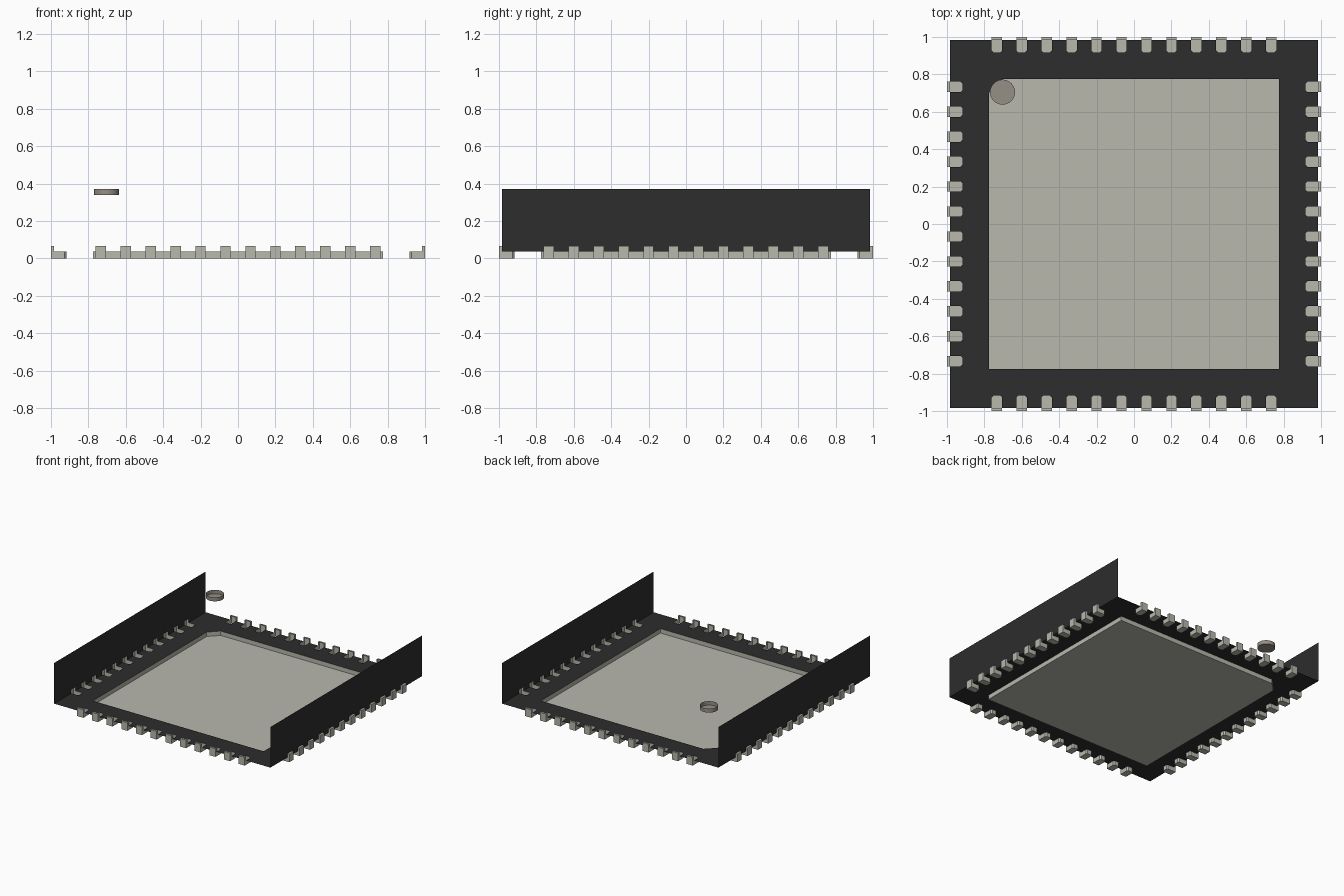
import bpy
from math import cos, sin, pi

cube = bpy.data.objects.get("Cube")
if cube:
    bpy.data.objects.remove(cube, do_unlink=True)

EDGE = 0.983              # half width of the body
FLOOR, TOP = 0.036, 0.37  # body underside and top heights
PAD, CUT = 0.776, 0.075   # half width of the pad and its corner cut
PIN_W, PIN_IN, PIN_TOP, PIN_CUT = 0.0275, 0.917, 0.067, 0.01
PINS = [(i - 5.5) * 0.1334 for i in range(12)]


def material(name, rgb):
    m = bpy.data.materials.new(name)
    m.use_nodes = True
    m.diffuse_color = (*rgb, 1)
    bsdf = m.node_tree.nodes["Principled BSDF"]
    bsdf.inputs["Base Color"].default_value = (*rgb, 1)
    bsdf.inputs["Roughness"].default_value = 0.6
    return m


dark = material("dark plastic", (0.026, 0.026, 0.026))
metal = material("pale metal", (0.479, 0.479, 0.423))
mark = material("warm grey mark", (0.30, 0.275, 0.235))


def mesh_from(name, polys, mat):
    """Mesh from a list of polygons, each a list of points."""
    verts, faces, index = [], [], {}
    for poly in polys:
        face = []
        for p in poly:
            key = tuple(round(c, 5) for c in p)
            if key not in index:
                index[key] = len(verts)
                verts.append(key)
            face.append(index[key])
        faces.append(face)
    me = bpy.data.meshes.new(name)
    me.from_pydata(verts, [], faces)
    me.materials.append(mat)
    return me


def add(name, me, turn=0.0, loc=(0, 0, 0)):
    ob = bpy.data.objects.new(name, me)
    ob.rotation_euler.z = turn
    ob.location = loc
    bpy.context.collection.objects.link(ob)
    return ob


def tray(outline, z0, z1):
    """Open-topped tray: floor plus side walls around a CCW outline."""
    polys = [[(x, y, z0) for x, y in reversed(outline)]]
    for (ax, ay), (bx, by) in zip(outline, outline[1:] + outline[:1]):
        polys.append([(ax, ay, z0), (bx, by, z0), (bx, by, z1), (ax, ay, z1)])
    return polys


# Body underside: four mitred strips, notched around the pins
strip = [(-EDGE, -EDGE)]
for x in PINS:
    strip += [(x - PIN_W, -EDGE), (x - PIN_W, -PIN_IN - PIN_CUT),
              (x - PIN_W + PIN_CUT, -PIN_IN), (x + PIN_W - PIN_CUT, -PIN_IN),
              (x + PIN_W, -PIN_IN - PIN_CUT), (x + PIN_W, -EDGE)]
strip += [(EDGE, -EDGE), (PAD, -PAD), (-PAD, -PAD)]
strip_mesh = mesh_from("body_floor", [[(x, y, FLOOR) for x, y in reversed(strip)]], dark)
for k, side in enumerate(("front", "left", "back", "right")):
    add("body_floor_" + side, strip_mesh, k * pi / 2)

# Small floor triangle beside the cut pad corner
add("body_floor_corner", mesh_from("body_floor_corner", [[
    (-PAD, PAD, FLOOR), (-PAD + CUT, PAD, FLOOR), (-PAD, PAD - CUT, FLOOR)]], dark))

# Two side walls, notched along the bottom for the pin lips
wall = [(-EDGE, FLOOR)]
for x in PINS:
    wall += [(x - PIN_W, FLOOR), (x - PIN_W, PIN_TOP),
             (x + PIN_W, PIN_TOP), (x + PIN_W, FLOOR)]
wall += [(EDGE, FLOOR), (EDGE, TOP), (-EDGE, TOP)]
wall_mesh = mesh_from("side_wall", [[(x, -EDGE, z) for x, z in wall]], dark)
add("left_wall", wall_mesh, pi / 2)
add("right_wall", wall_mesh, -pi / 2)

# Central pad with one cut corner
pad = [(-PAD, -PAD), (PAD, -PAD), (PAD, PAD), (-PAD + CUT, PAD), (-PAD, PAD - CUT)]
add("centre_pad", mesh_from("centre_pad", tray(pad, 0, FLOOR), metal))

# Pins: shallow tray with an upturned outer lip
w, c = PIN_W, PIN_CUT
foot = [(-w, -1), (w, -1), (w, -EDGE), (w, -PIN_IN - c), (w - c, -PIN_IN),
        (-w + c, -PIN_IN), (-w, -PIN_IN - c), (-w, -EDGE)]
lip = [(-w, -EDGE), (-w, -1), (w, -1), (w, -EDGE)]
pin = tray(foot, 0, FLOOR)
for (ax, ay), (bx, by) in zip(lip, lip[1:]):
    pin.append([(ax, ay, FLOOR), (bx, by, FLOOR), (bx, by, PIN_TOP), (ax, ay, PIN_TOP)])
pin.append([(x, y, PIN_TOP) for x, y in lip[1:] + lip[:1]])
pin_mesh = mesh_from("pin", pin, metal)
for k, side in enumerate(("front", "left", "back", "right")):
    a = k * pi / 2
    for i, x in enumerate(PINS):
        add(f"{side}_pin_{i + 1}", pin_mesh, a, (x * cos(a), x * sin(a), 0))

# Round corner mark: shallow open dish
ring = [(0.067 * cos(i * pi / 16), 0.067 * sin(i * pi / 16)) for i in range(32)]
dish = add("corner_mark", mesh_from("corner_mark", tray(ring, 0.338, TOP), mark),
           loc=(-0.703, 0.705, 0))
bpy.ops.object.select_all(action="DESELECT")
dish.select_set(True)
bpy.context.view_layer.objects.active = dish
bpy.ops.object.shade_smooth_by_angle()
